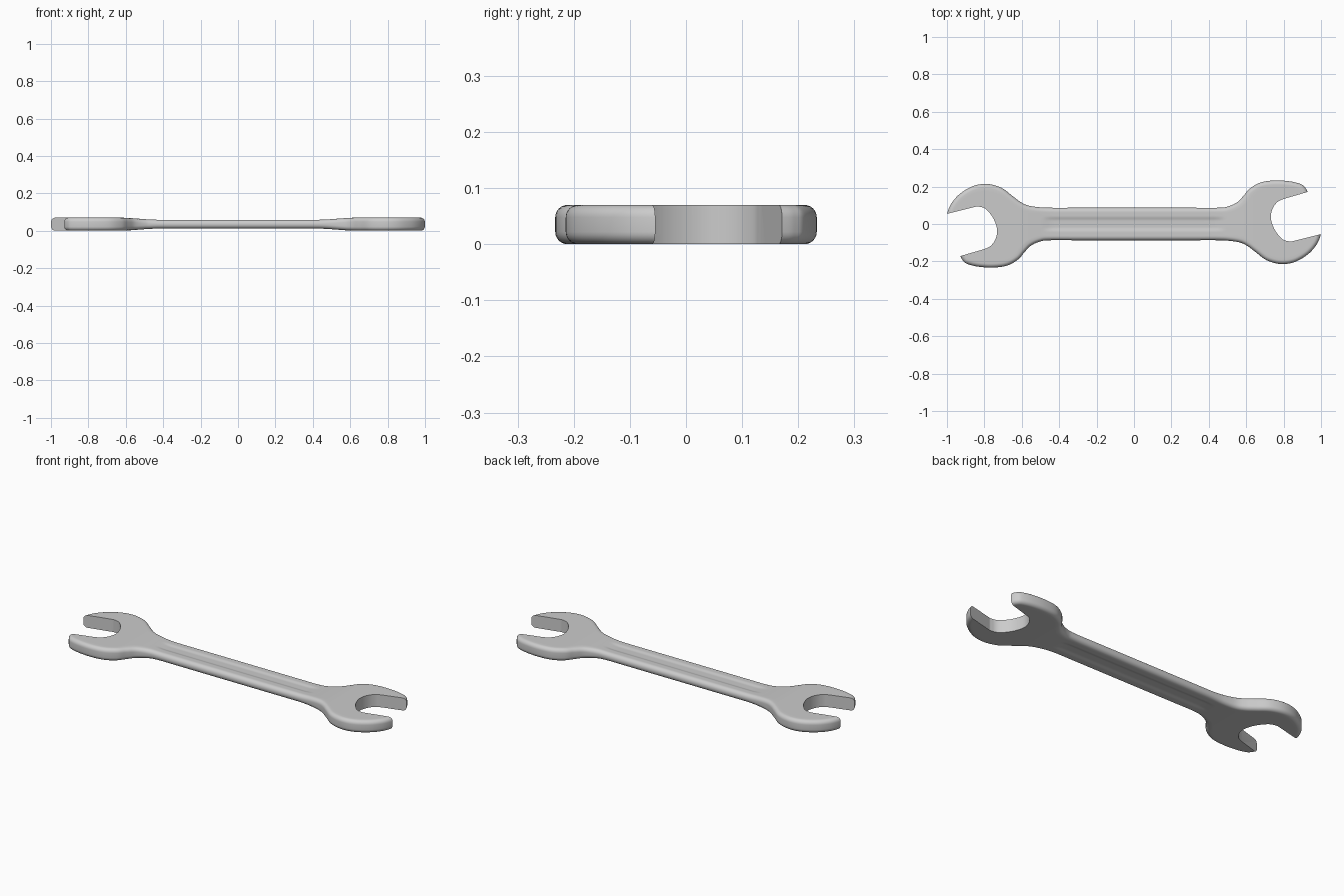
import bpy, bmesh, math
from mathutils import Vector

if "Cube" in bpy.data.objects:
    bpy.data.objects.remove(bpy.data.objects["Cube"])

MID = 0.035          # height of the mid plane


def smooth(a, b, v):
    t = max(0.0, min(1.0, (v - a) / (b - a)))
    return t * t * (3 - 2 * t)


def spline(pts, n):
    """Catmull-Rom curve through 2D points."""
    p = [Vector(q) for q in pts]
    p = [2 * p[0] - p[1]] + p + [2 * p[-1] - p[-2]]
    out = []
    for i in range(1, len(p) - 2):
        a, b, c, d = p[i - 1:i + 3]
        for k in range(n):
            t = k / n
            out.append(0.5 * (2 * b + (c - a) * t + (2 * a - 5 * b + 4 * c - d) * t * t
                              + (3 * b - a - 3 * c + d) * t ** 3))
    return out + [p[-2]]


def normals(pts, side):
    res = []
    for i in range(len(pts)):
        t = (pts[min(i + 1, len(pts) - 1)] - pts[max(i - 1, 0)]).normalized()
        res.append(Vector((t.y, -t.x)) * side)
    return res


def make_object(name, bm):
    bmesh.ops.recalc_face_normals(bm, faces=bm.faces[:])
    me = bpy.data.meshes.new(name)
    bm.to_mesh(me)
    bm.free()
    ob = bpy.data.objects.new(name, me)
    bpy.context.collection.objects.link(ob)
    return ob


# Upper and lower outline of the right half; the left half is a half turn of it
upper = [(0.15, .087), (0.3, .087), (0.45, .087), (0.5, .093), (0.55, .115), (0.585, .15),
         (0.62, .19), (0.68, .223), (0.76, .233), (0.84, .227), (0.895, .212),
         (0.915, .195), (0.928, .172), (0.945, .13)]
lower = [(0.15, -.087), (0.3, -.087), (0.45, -.087), (0.51, -.09), (0.57, -.1), (0.61, -.12),
         (0.65, -.15), (0.71, -.194), (0.785, -.214), (0.86, -.203), (0.93, -.162),
         (0.975, -.112), (0.998, -.06), (0.999, -.02)]
turn = lambda pts: [(-x, -y) for x, y in reversed(pts)]
up = spline(turn(lower) + upper, 6)
lo = spline(turn(upper) + lower, 6)
n_up, n_lo = normals(up, 1), normals(lo, -1)


def half_thickness(x, y):
    h = 0.0235 + 0.0115 * smooth(0.42, 0.64, abs(x))
    groove = 0.005 * (1 - smooth(0.018, 0.042, abs(y))) * (1 - smooth(0.43, 0.5, abs(x)))
    return h, groove


# Body lofted from rounded cross sections with a shallow groove in the handle
bm = bmesh.new()
EDGE, ACROSS, R = 6, 24, 0.022
rings = []
for u, l, nu, nl in zip(up, lo, n_up, n_lo):
    top = []

    def edge_point(p, n, k):
        a = math.pi / 2 * k / EDGE
        q = p + n * R * (1 - math.cos(a))
        h, _ = half_thickness(p.x, p.y)
        return Vector((q.x, q.y, h - R + R * math.sin(a)))

    top += [edge_point(u, nu, k) for k in range(EDGE + 1)]
    a, b = top[-1], edge_point(l, nl, EDGE)
    for j in range(1, ACROSS):
        q = a.lerp(b, j / ACROSS)
        h, g = half_thickness(q.x, q.y)
        top.append(Vector((q.x, q.y, h - g)))
    top += [edge_point(l, nl, k) for k in range(EDGE, -1, -1)]
    loop = top + [Vector((q.x, q.y, -q.z)) for q in reversed(top)]
    rings.append([bm.verts.new((q.x, q.y, q.z + MID)) for q in loop])
for r, s in zip(rings, rings[1:]):
    for i in range(len(r)):
        j = (i + 1) % len(r)
        bm.faces.new((r[i], r[j], s[j], s[i]))
bm.faces.new(rings[0])
bm.faces.new(rings[-1])
body = make_object("spanner_body", bm)

# Jaw openings cut at both ends
back = spline([(0.80, .134), (0.77, .12), (0.745, .09), (0.732, .05), (0.736, .01),
               (0.755, -.035), (0.785, -.073), (0.81, -.089), (0.84, -.094)], 5)
slot = [Vector((1.2, .250))] + back + [Vector((1.2, -.005))]
for s in (1, -1):
    bm = bmesh.new()
    f = bm.faces.new([bm.verts.new((s * p.x, s * p.y, -0.1)) for p in slot])
    ext = bmesh.ops.extrude_face_region(bm, geom=[f])
    bmesh.ops.translate(bm, vec=(0, 0, 0.3),
                        verts=[v for v in ext["geom"] if isinstance(v, bmesh.types.BMVert)])
    cutter = make_object("jaw_cutter", bm)
    cutter.hide_render = True
    mod = body.modifiers.new("jaw", 'BOOLEAN')
    mod.operation, mod.solver, mod.object = 'DIFFERENCE', 'EXACT', cutter
    bpy.context.view_layer.objects.active = body
    bpy.ops.object.modifier_apply(modifier=mod.name)
    bpy.data.objects.remove(cutter)

bpy.ops.object.select_all(action='DESELECT')
body.select_set(True)
bpy.context.view_layer.objects.active = body
bpy.ops.object.shade_smooth_by_angle(angle=math.radians(40))
